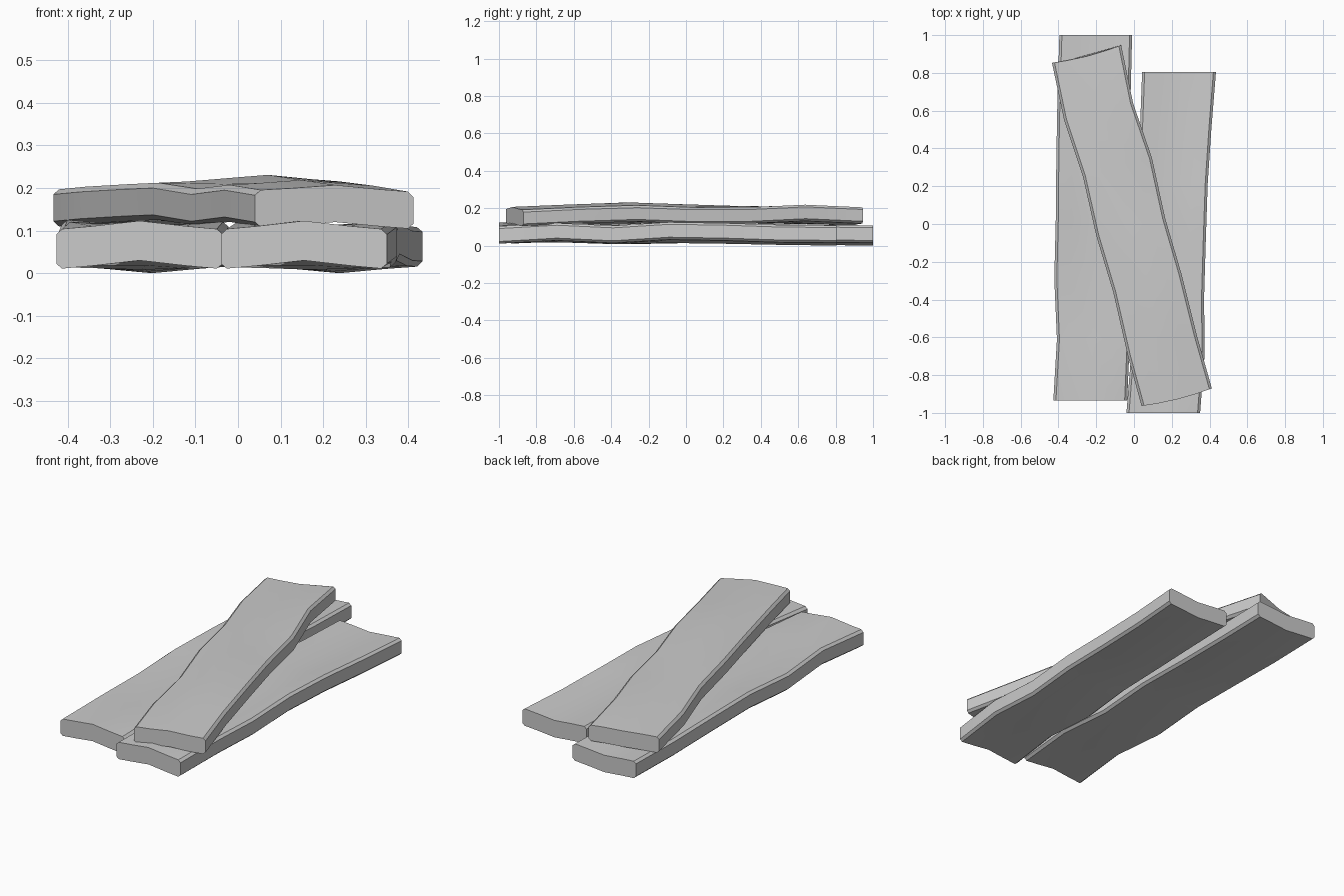
import bpy, bmesh
from mathutils import Vector

if "Cube" in bpy.data.objects:
    bpy.data.objects.remove(bpy.data.objects["Cube"])

# Cross-section bump weights: sample positions across the board
ACROSS = [0.22, 0.5, 0.78]


def plank(name, left, right, z_left, z_mid, z_right, thick, bow=0.0):
    """Loft a warped board through stations given by its two long edges."""
    bm = bmesh.new()
    rings = []
    ins, c = 0.035, 0.012          # chamfer inset (fraction of width) and drop
    section = ([(0.0, c), (ins, 0.0)] + [(u, 0.0) for u in ACROSS]
               + [(1 - ins, 0.0), (1.0, c), (1.0, thick - c), (1 - ins, thick)]
               + [(u, thick) for u in reversed(ACROSS)]
               + [(ins, thick), (0.0, thick - c)])
    n = len(left)
    for i in range(n):
        a, b = Vector(left[i]), Vector(right[i])
        along = Vector((-(b - a).y, (b - a).x)).normalized()
        ring = []
        for u, h in section:
            d = abs(2 * u - 1)
            edge = z_left[i] if u < 0.5 else z_right[i]
            w = max(0.0, 1 - d)
            w = w ** 1.2
            z = z_mid[i] * w + edge * (1 - w)
            p = a.lerp(b, u)
            if i in (0, n - 1):
                p = p - along * bow * (1 - d * d)
            ring.append(bm.verts.new((p.x, p.y, z + h)))
        rings.append(ring)
    k = len(section)
    for r0, r1 in zip(rings, rings[1:]):
        for j in range(k):
            bm.faces.new((r0[j], r0[(j + 1) % k], r1[(j + 1) % k], r1[j]))
    bm.faces.new(rings[0])
    bm.faces.new(rings[-1])
    bmesh.ops.recalc_face_normals(bm, faces=bm.faces)
    me = bpy.data.meshes.new(name)
    bm.to_mesh(me)
    bm.free()
    ob = bpy.data.objects.new(name, me)
    bpy.context.collection.objects.link(ob)
    bpy.ops.object.select_all(action='DESELECT')
    ob.select_set(True)
    bpy.context.view_layer.objects.active = ob
    bpy.ops.object.shade_smooth_by_angle(angle=0.5)
    return ob


# Lower boards, stations listed front to back, sharing the same warp
edge_z = [0.010, 0.028, 0.014, 0.033, 0.028, 0.018, 0.016]
mid_z = [0.030, 0.018, 0.008, 0.014, 0.010, 0.004, 0.000]

ys = [-0.935, -0.61, -0.29, 0.03, 0.355, 0.68, 1.0]
xl = [-0.427, -0.408, -0.422, -0.414, -0.411, -0.405, -0.395]
xr = [-0.036, -0.022, -0.035, -0.030, -0.030, -0.018, -0.010]
plank("lower_left_plank", list(zip(xl, ys)), list(zip(xr, ys)),
      edge_z, mid_z, edge_z, 0.093)

ys = [-1.0, -0.69, -0.39, -0.09, 0.21, 0.51, 0.805]
xl = [-0.040, -0.015, -0.020, -0.005, 0.010, 0.032, 0.043]
xr = [0.350, 0.374, 0.371, 0.380, 0.390, 0.410, 0.434]
plank("lower_right_plank", list(zip(xl, ys)), list(zip(xr, ys)),
      edge_z, mid_z, edge_z, 0.093)

# Upper board lying diagonally across the other two
left = [(0.04, -0.963), (-0.032, -0.70), (-0.11, -0.36), (-0.20, -0.06),
        (-0.27, 0.25), (-0.37, 0.55), (-0.434, 0.853)]
right = [(0.412, -0.87), (0.33, -0.58), (0.25, -0.26), (0.165, 0.03),
         (0.095, 0.35), (-0.005, 0.64), (-0.068, 0.947)]
plank("upper_plank", left, right,
      [0.108, 0.120, 0.110, 0.125, 0.122, 0.116, 0.110],
      [0.120, 0.132, 0.144, 0.134, 0.124, 0.122, 0.108],
      [0.104, 0.118, 0.128, 0.117, 0.118, 0.132, 0.118], 0.087, bow=0.012)
